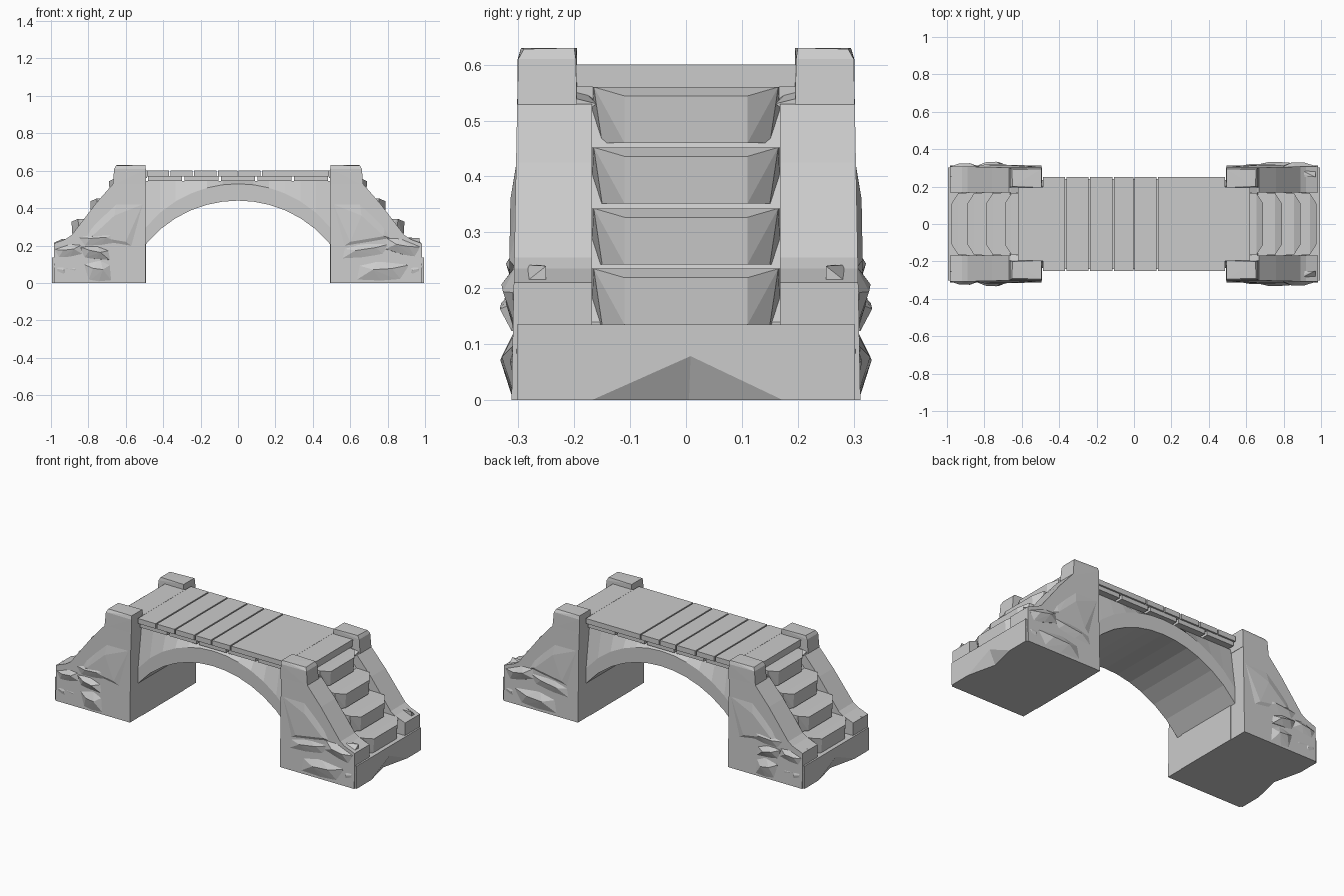
import bpy, bmesh, math

if "Cube" in bpy.data.objects:
    bpy.data.objects.remove(bpy.data.objects["Cube"], do_unlink=True)

stone = bpy.data.materials.new("plain_grey_stone")
stone.use_nodes = True
grey = (0.6, 0.6, 0.6, 1)
stone.diffuse_color = grey
stone.node_tree.nodes["Principled BSDF"].inputs["Base Color"].default_value = grey


def finish(name, bm):
    bmesh.ops.recalc_face_normals(bm, faces=bm.faces)
    mesh = bpy.data.meshes.new(name)
    bm.to_mesh(mesh)
    bm.free()
    mesh.materials.append(stone)
    obj = bpy.data.objects.new(name, mesh)
    bpy.context.collection.objects.link(obj)
    return obj


def hull(name, points, sx=1, sy=1):
    """Faceted convex block around a few points."""
    bm = bmesh.new()
    verts = [bm.verts.new((x * sx, y * sy, z)) for x, y, z in points]
    out = bmesh.ops.convex_hull(bm, input=verts)
    loose = {v for v in out["geom_interior"] + out["geom_unused"]
             if isinstance(v, bmesh.types.BMVert)}
    bmesh.ops.delete(bm, geom=list(loose), context="VERTS")
    bmesh.ops.dissolve_limit(bm, angle_limit=0.01, verts=bm.verts, edges=bm.edges)
    return finish(name, bm)


def loft(name, sections):
    """Closed skin through matching cross-sections."""
    bm = bmesh.new()
    rings = [[bm.verts.new(p) for p in s] for s in sections]
    for a, b in zip(rings, rings[1:]):
        for i in range(len(a)):
            j = (i + 1) % len(a)
            bm.faces.new((a[i], a[j], b[j], b[i]))
    bm.faces.new(rings[0])
    bm.faces.new(rings[-1])
    return finish(name, bm)


def prism(name, profile, y0, y1, sx=1, sy=1, flare=0):
    """Side profile extruded across the bridge, flared towards the ground."""
    return loft(name, [
        [(x * sx, y0 * sy, z) for x, z in profile],
        [(x * sx, (y1 + flare * (1 - z / 0.63)) * sy, z) for x, z in profile]])


def box(name, x0, x1, y0, y1, z0, z1):
    return prism(name, [(x0, z0), (x1, z0), (x1, z1), (x0, z1)], y0, y1)


def rock(name, x0, x1, z0, z1, depth, sx, sy, lean=0.0):
    """Irregular boulder set into the side wall."""
    w, h = x1 - x0, z1 - z0
    pts = [(x0, 0.25, z0), (x1, 0.25, z0), (x0, 0.25, z1), (x1, 0.25, z1)]
    for u, v, d in ((0.05, 0.1, .6), (0.9, 0.0, .5), (0.0, 0.8, .4), (1.0, 0.75, .6),
                    (0.35, 0.55, 1), (0.7, 0.6, .95), (0.45, 1.0, .45), (0.5, 0.05, .6)):
        pts.append((x0 + w * u, 0.28 + (depth - 0.28) * d, z0 + h * v + lean * (u - 0.5)))
    return hull(name, pts, sx, sy)


# arched span with a sloping shoulder under the deck
sections = []
for i in range(13):
    x = -0.5 + i / 12
    arc = 0.44 - 0.64 + math.sqrt(0.64 ** 2 - x * x)
    mid = min(0.53, arc + 0.09)
    sections.append([(x, -0.235, arc), (x, 0.235, arc), (x, 0.235, mid),
                     (x, 0.2, 0.545), (x, -0.2, 0.545), (x, -0.235, mid)])
loft("arch_span", sections)

# joists and deck planks
for i in range(5):
    x = -0.48 + i * 0.195
    box("deck_joist", x, x + 0.18, -0.24, 0.24, 0.545, 0.572)
cuts = [-0.49, -0.365, -0.24, -0.11, 0, 0.125, 0.49]
for a, b in zip(cuts, cuts[1:]):
    box("deck_plank", a + 0.004, b - 0.004, -0.25, 0.25, 0.57, 0.6)
for sx in (-1, 1):
    box("deck_end_plank", sx * 0.487, sx * 0.62, -0.197, 0.197, 0.56, 0.6)

parapet = [(0.495, 0), (0.495, 0.53), (0.668, 0.53), (0.76, 0.425), (0.89, 0.255),
           (0.92, 0.235), (0.985, 0.21), (0.985, 0)]
core = [(0.493, 0), (0.493, 0.56), (0.6, 0.56), (0.6, 0.53), (0.92, 0.14), (0.92, 0)]

for sx in (-1, 1):
    prism("stair_core", core, -0.2, 0.2, sx)

    # four worn steps with chipped corners
    for x, z in ((0.69, 0.56), (0.79, 0.452), (0.89, 0.343), (0.975, 0.235)):
        pts = []
        for s in (-1, 1):
            pts += [(x - 0.14, s * 0.17, z), (x - 0.035, s * 0.165, z), (x, s * 0.11, z - 0.016),
                    (x - 0.005, s * 0.11, z - 0.1), (x - 0.04, s * 0.15, z - 0.1),
                    (x - 0.14, s * 0.17, z - 0.1)]
        hull("step", pts, sx)

    # base slab with a chip knocked out of the end face
    base = box("base_slab", sx * 0.5, sx * 0.995, -0.302, 0.302, 0, 0.135)
    chip = hull("chip_cutter", [(1.02, -0.3, -0.01), (1.02, 0.3, -0.01), (1.02, -0.07, 0.04),
                                (1.02, 0.065, 0.04), (1.02, 0.01, 0.128),
                                (0.95, 0.005, -0.01)], sx)
    chip.hide_render = True
    chip.display_type = "WIRE"
    chip.hide_set(True)
    cut = base.modifiers.new("chip", "BOOLEAN")
    cut.operation = "DIFFERENCE"
    cut.object = chip

    for sy in (-1, 1):
        prism("parapet_wall", parapet, 0.168, 0.3, sx, sy, 0.012)
        # gate post with a softened cap
        post = []
        for x, y, z in ((0.495, 0.195, 0.63), (0.65, 0.2, 0.63), (0.495, 0.295, 0.63),
                        (0.652, 0.29, 0.628), (0.662, 0.197, 0.61), (0.662, 0.3, 0.61),
                        (0.493, 0.301, 0.61), (0.493, 0.195, 0.52), (0.67, 0.195, 0.52),
                        (0.493, 0.302, 0.52), (0.67, 0.302, 0.52)):
            post.append((x, y, z))
        hull("gate_post", post, sx, sy)
        # small sloping shoulder beside the top step
        hull("post_shoulder", [(0.5, 0.2, 0.57), (0.66, 0.2, 0.54), (0.5, 0.15, 0.535),
                               (0.66, 0.16, 0.53), (0.5, 0.2, 0.5), (0.66, 0.2, 0.5)], sx, sy)
        # shallow swelling on the tall face
        hull("wall_facet", [(0.5, 0.29, 0.15), (0.51, 0.304, 0.42), (0.64, 0.29, 0.5),
                            (0.66, 0.314, 0.36), (0.79, 0.29, 0.36), (0.78, 0.316, 0.25),
                            (0.6, 0.316, 0.22), (0.88, 0.29, 0.22)], sx, sy)
        # outer corner stone
        rock("corner_stone", 0.9, 0.99, 0.0, 0.125, 0.315, sx, sy)

# loose stones on the two ends
for sy in (-1, 1):
    rock("large_boulder", 0.62, 0.91, 0.005, 0.125, 0.332, 1, sy)
    rock("long_ledge_stone", 0.52, 0.83, 0.12, 0.225, 0.322, 1, sy, 0.03)
    rock("upper_stone", 0.78, 0.97, 0.15, 0.24, 0.33, 1, sy, -0.05)
    rock("end_block", 0.81, 0.985, 0.0, 0.135, 0.312, -1, sy)
    rock("middle_block", 0.67, 0.82, 0.0, 0.13, 0.332, -1, sy)
    rock("flat_stone", 0.68, 0.84, 0.125, 0.2, 0.333, -1, sy, 0.02)
    rock("upper_stone", 0.82, 0.985, 0.13, 0.215, 0.325, -1, sy, -0.03)
    rock("wedge_stone", 0.62, 0.86, 0.19, 0.28, 0.322, -1, sy, -0.03)
